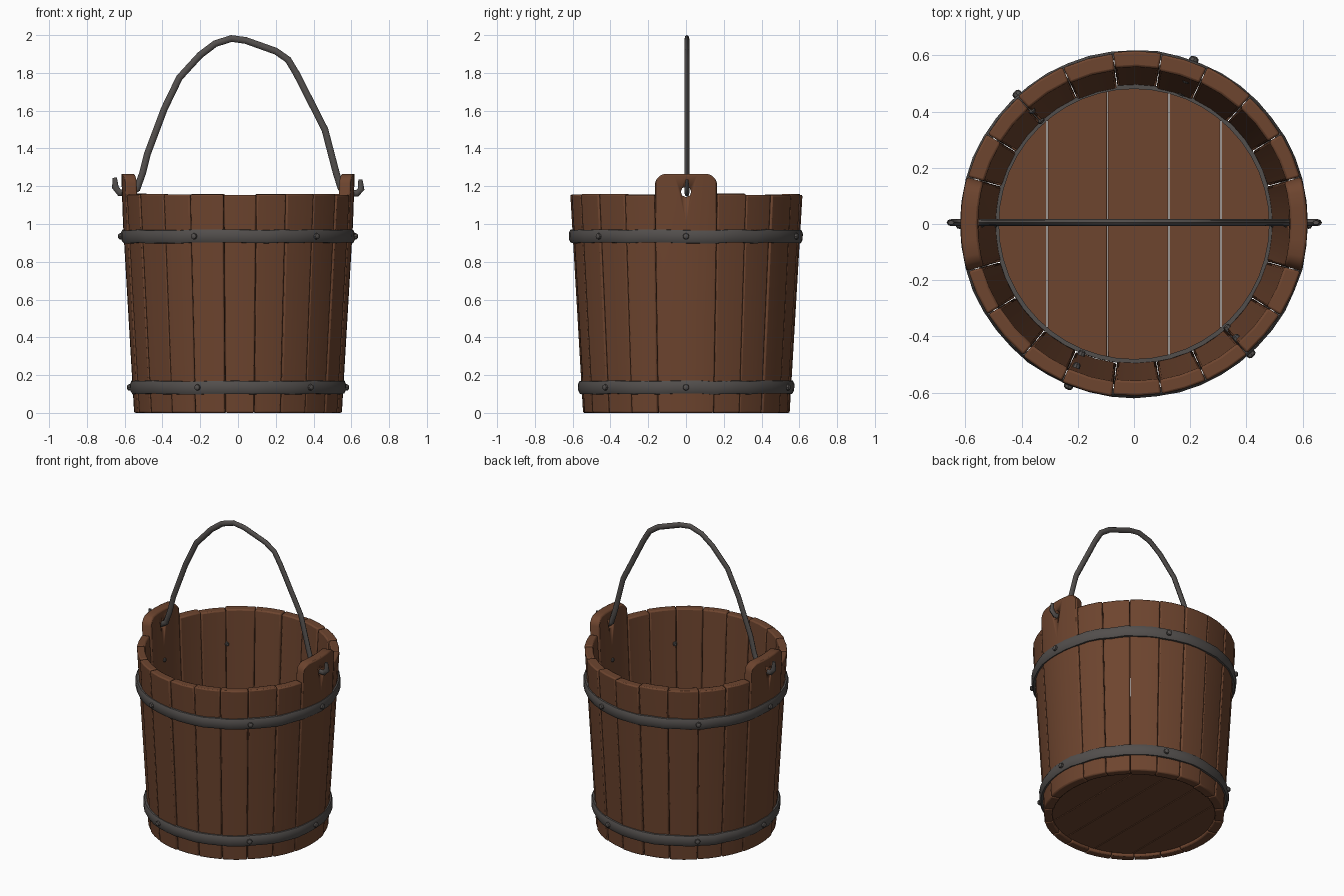
import bpy, bmesh, math, random
from mathutils import Vector, Matrix

if "Cube" in bpy.data.objects:
    bpy.data.objects.remove(bpy.data.objects["Cube"])

random.seed(4)
TOP = 1.157


def material(name, rgb):
    m = bpy.data.materials.new(name)
    m.diffuse_color = (*rgb, 1)
    m.use_nodes = True
    m.node_tree.nodes["Principled BSDF"].inputs["Base Color"].default_value = m.diffuse_color
    return m


WOOD = material("brown wood", (0.155, 0.059, 0.028))
IRON = material("dark iron", (0.085, 0.077, 0.073))


def wall(z):
    """Outer radius of the tapered wall; upright above the rim."""
    return 0.547 + 0.068 * min(z, TOP) / TOP


def finish(name, bm, mat, bevel=0, angle=35):
    bmesh.ops.recalc_face_normals(bm, faces=bm.faces)
    me = bpy.data.meshes.new(name)
    bm.to_mesh(me)
    bm.free()
    me.materials.append(mat)
    ob = bpy.data.objects.new(name, me)
    bpy.context.collection.objects.link(ob)
    if bevel:
        mod = ob.modifiers.new("bevel", 'BEVEL')
        mod.width, mod.segments = bevel, 2
        mod.limit_method, mod.angle_limit = 'ANGLE', math.radians(40)
    bpy.ops.object.select_all(action='DESELECT')
    ob.select_set(True)
    bpy.context.view_layer.objects.active = ob
    bpy.ops.object.shade_smooth_by_angle(angle=math.radians(angle))
    return ob


def loft(bm, rings, closed=False):
    """Skin a list of equal point loops, capping the ends when open."""
    loops = [[bm.verts.new(p) for p in ring] for ring in rings]
    n = len(loops[0])
    for i in range(len(loops) - (not closed)):
        a, b = loops[i], loops[(i + 1) % len(loops)]
        for k in range(n):
            bm.faces.new((a[k], a[(k + 1) % n], b[(k + 1) % n], b[k]))
    if not closed:
        bm.faces.new(loops[0])
        bm.faces.new(loops[-1][::-1])


def polar(r, a, z):
    return Vector((r * math.cos(a), r * math.sin(a), z))


def stave(name, a0, a1, tops, thick, shift=0):
    """Curved plank: one cross-section per column, each with its own top height."""
    rings = []
    for i, top in enumerate(tops):
        t = i / (len(tops) - 1) if isinstance(top, float) else top[0]
        z1 = top if isinstance(top, float) else top[1]
        a = a0 + (a1 - a0) * t
        heights = [0, 0.5, 1.0, z1]
        ring = [polar(wall(z) + shift, a, z) for z in heights]
        ring += [polar(wall(z) + shift - thick, a, z) for z in reversed(heights)]
        rings.append(ring)
    bm = bmesh.new()
    loft(bm, rings)
    return finish(name, bm, WOOD, 0.008)


# Plain staves, nine on each side between the two handle staves
EAR = math.radians(15.8)
for side in (0, math.pi):
    step = (math.pi - 2 * EAR) / 9
    cuts = [side + EAR + step * i + (random.uniform(-.025, .025) if 0 < i < 9 else 0)
            for i in range(10)]
    for i in range(9):
        h = TOP + random.uniform(-0.006, 0.004)
        stave("stave", cuts[i] + .002, cuts[i + 1] - .002, [h, h, h],
              random.uniform(.048, .062), random.uniform(-.004, .004))

# Tall handle staves with rounded corners and a hole
ear_tops = [(0, 1.215), (.03, 1.238), (.08, 1.255), (.15, 1.265), (.32, 1.266), (.5, 1.266),
            (.68, 1.266), (.85, 1.265), (.92, 1.255), (.97, 1.238), (1, 1.215)]
for mid in (0, math.pi):
    ear = stave("handle_stave", mid - EAR + .002, mid + EAR - .002, ear_tops, .062, .003)
    bm = bmesh.new()
    bmesh.ops.create_cone(bm, cap_ends=True, segments=8, radius1=.028, radius2=.028, depth=.3,
                          matrix=Matrix.Translation(polar(.6, mid, 1.17))
                          @ Matrix.Rotation(math.pi / 2, 4, 'Y'))
    cutter = finish("hole_cutter", bm, WOOD)
    cutter.hide_render = True
    mod = ear.modifiers.new("hole", 'BOOLEAN')
    mod.object, mod.operation, mod.solver = cutter, 'DIFFERENCE', 'EXACT'
    dg = bpy.context.evaluated_depsgraph_get()
    cut = bpy.data.meshes.new_from_object(ear.evaluated_get(dg))
    ear.modifiers.clear()
    ear.data = cut
    bpy.data.objects.remove(cutter)

# Floor planks clipped to a circle
R = 0.497
edges = [-R + .001, -.31, -.095, .125, .31, R - .001]
for x0, x1 in zip(edges, edges[1:]):
    rings = []
    for i in range(11):
        x = x0 + .0015 + (x1 - x0 - .003) * i / 10
        y = math.sqrt(R * R - x * x)
        rings.append([(x, -y, .018), (x, y, .018), (x, y, .065), (x, -y, .065)])
    bm = bmesh.new()
    loft(bm, rings)
    finish("floor_plank", bm, WOOD, 0.003)


def band(name, profile, z, wobble, segments=48):
    """Ring swept round the bucket from (radius, height) points."""
    rings = []
    for i in range(segments):
        a = math.tau * i / segments
        dz, dr = random.uniform(-wobble, wobble), random.uniform(-wobble, wobble) * .5
        rings.append([polar(r + dr, a, z + h + dz) for r, h in profile])
    bm = bmesh.new()
    loft(bm, rings, True)
    finish(name, bm, IRON, angle=50)


# Iron hoops with rivets driven through the wall
RIVETS = (0, 70, 132, 180, 248, 312)
for name, z in (("upper", .935), ("lower", .135)):
    r = wall(z)
    shape = [(-.012, -.036), (.008, -.035), (.017, -.018), (.018, .016),
             (.010, .033), (-.012, .036)]
    band(name + "_hoop", [(r + d, h + 0) for d, h in shape], z, .003)
    for deg in RIVETS:
        a = math.radians(deg)
        bm = bmesh.new()
        rings = []
        for rad, size in ((r - .069, .008), (r - .063, .013), (r + .02, .017),
                          (r + .028, .015), (r + .033, .007)):
            c = polar(rad, a, z)
            tangent = Vector((-math.sin(a), math.cos(a), 0))
            rings.append([c + size * (tangent * math.cos(k * math.tau / 8)
                          + Vector((0, 0, math.sin(k * math.tau / 8)))) for k in range(8)])
        loft(bm, rings)
        finish("rivet", bm, IRON)

# Thin iron ring where the floor meets the wall
band("floor_ring", [(.481, 0), (.497, 0), (.497, .012), (.481, .012)], .064, 0)

# Bent wire handle, hooked outwards through both holes
path = [(-.652, 1.245), (-.650, 1.195), (-.628, 1.166), (-.57, 1.164), (-.535, 1.185),
        (-.505, 1.27), (-.48, 1.37), (-.39, 1.61), (-.31, 1.775), (-.20, 1.895), (-.12, 1.955),
        (-.035, 1.982), (.04, 1.972), (.20, 1.915), (.265, 1.87), (.31, 1.795), (.46, 1.5),
        (.52, 1.27), (.545, 1.19), (.58, 1.162), (.63, 1.162), (.652, 1.185), (.648, 1.235)]
rings = []
for i, (x, z) in enumerate(path):
    p0, p1 = path[max(i - 1, 0)], path[min(i + 1, len(path) - 1)]
    d = Vector((p1[0] - p0[0], 0, p1[1] - p0[1])).normalized()
    n = Vector((-d.z, 0, d.x))
    size = .011 if i in (0, len(path) - 1) else .018
    rings.append([Vector((x, .005, z)) + size * (n * math.cos(k * math.tau / 8)
                  + Vector((0, .7 * math.sin(k * math.tau / 8), 0))) for k in range(8)])
bm = bmesh.new()
loft(bm, rings)
finish("handle", bm, IRON, angle=50)
